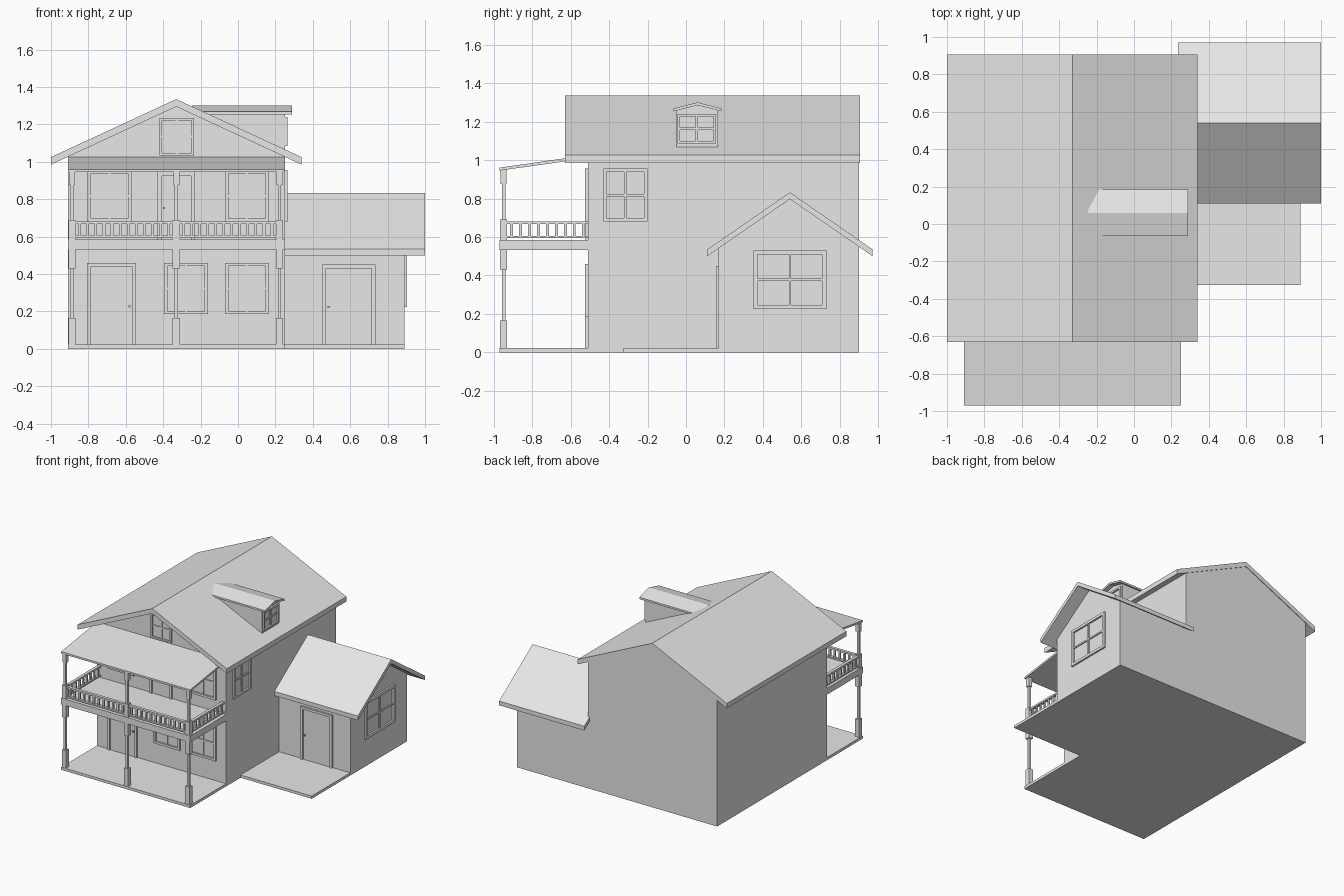
import bpy, bmesh
from mathutils import Vector

cube = bpy.data.objects.get("Cube")
if cube:
    bpy.data.objects.remove(cube, do_unlink=True)

grey = bpy.data.materials.new("plain_grey")
grey.use_nodes = True
grey.diffuse_color = (0.8, 0.8, 0.8, 1)
grey.node_tree.nodes["Principled BSDF"].inputs["Base Color"].default_value = (0.8, 0.8, 0.8, 1)


def finish(name, bm):
    bmesh.ops.recalc_face_normals(bm, faces=bm.faces)
    mesh = bpy.data.meshes.new(name)
    bm.to_mesh(mesh)
    bm.free()
    mesh.materials.append(grey)
    obj = bpy.data.objects.new(name, mesh)
    bpy.context.collection.objects.link(obj)
    return obj


def add_box(bm, x, y, z):
    """Box between (min, max) pairs."""
    verts = bmesh.ops.create_cube(bm, size=1)["verts"]
    for v in verts:
        v.co = Vector([(r[0] + r[1]) / 2 + c * (r[1] - r[0]) for r, c in zip((x, y, z), v.co)])


def boxes(name, *items):
    bm = bmesh.new()
    for item in items:
        add_box(bm, *item)
    return finish(name, bm)


def prism(name, profile, axis, start, end):
    """Extrude a (horizontal, z) profile along x or y."""
    bm = bmesh.new()
    place = (lambda t, u, z: (t, u, z)) if axis == "x" else (lambda t, u, z: (u, t, z))
    face = bm.faces.new([bm.verts.new(place(start, u, z)) for u, z in profile])
    moved = bmesh.ops.extrude_face_region(bm, geom=[face])["geom"]
    for v in moved:
        if isinstance(v, bmesh.types.BMVert):
            v.co = place(end, *((v.co.y if axis == "x" else v.co.x), v.co.z))
    return finish(name, bm)


def gable_roof(name, axis, start, end, mid, half, peak, eave, thick):
    prism(name, [(mid - half, eave), (mid, peak), (mid + half, eave),
                 (mid + half, eave - thick), (mid, peak - thick), (mid - half, eave - thick)],
          axis, start, end)


def on_wall(side, wall, depth, u, z):
    """Box lying on a front (-y) or left (+x) wall."""
    if side == "front":
        return (u, (wall - depth, wall + 0.004), z)
    return ((wall - 0.004, wall + depth), u, z)


def window(name, side, wall, u, z, w=0.018):
    (a, b), (lo, hi) = u, z
    mu, mz = (a + b) / 2, (lo + hi) / 2
    frame = [((a, a + w), z), ((b - w, b), z),
             ((a + w, b - w), (lo, lo + w)), ((a + w, b - w), (hi - w, hi))]
    bars = [((mu - 0.006, mu + 0.006), (lo + w, hi - w)),
            ((a + w, b - w), (mz - 0.006, mz + 0.006))]
    boxes(name, *[on_wall(side, wall, 0.014, *p) for p in frame],
          *[on_wall(side, wall, 0.008, *p) for p in bars])


def door(name, wall, u, z, knob_left, w=0.02):
    (a, b), (lo, hi) = u, z
    k = a + w + 0.015 if knob_left else b - w - 0.015
    kz = lo + 0.47 * (hi - lo)
    parts = [(0.014, (a, a + w), z), (0.014, (b - w, b), z), (0.014, (a + w, b - w), (hi - w, hi)),
             (0.005, (a + w + 0.003, b - w - 0.003), (lo, hi - w - 0.003)),
             (0.015, (k - 0.006, k + 0.006), (kz - 0.006, kz + 0.006))]
    boxes(name, *[on_wall("front", wall, *p) for p in parts])


# House bodies
prism("main_house", [(-0.91, 0), (0.25, 0), (0.25, 1.03), (-0.33, 1.3), (-0.91, 1.03)], "y", -0.51, 0.9)
prism("side_wing", [(0.17, 0), (0.9, 0), (0.9, 0.55), (0.54, 0.8), (0.17, 0.55)], "x", 0.24, 0.89)

# Roofs
gable_roof("main_roof", "y", -0.63, 0.905, -0.33, 0.67, 1.335, 1.025, 0.04)
gable_roof("side_wing_roof", "x", 0.235, 1.0, 0.54, 0.43, 0.832, 0.535, 0.035)

# Dormer
prism("dormer", [(-0.05, 1.05), (0.165, 1.05), (0.165, 1.26), (0.06, 1.29), (-0.05, 1.26)], "x", -0.2, 0.25)
gable_roof("dormer_roof", "x", -0.245, 0.29, 0.06, 0.125, 1.3, 1.268, 0.015)
window("dormer_window", "left", 0.25, (-0.045, 0.157), (1.085, 1.24), 0.015)

# Porch, balcony and their roof
boxes("porch_floor", ((-0.91, 0.25), (-0.97, -0.5), (0, 0.022)))
boxes("side_wing_terrace", ((0.24, 0.89), (-0.325, 0.18), (0, 0.022)))
boxes("balcony_floor", ((-0.91, 0.25), (-0.97, -0.5), (0.532, 0.584)))
prism("balcony_roof", [(-0.97, 0.945), (-0.97, 0.96), (-0.505, 1.027), (-0.505, 1.01)], "x", -0.91, 0.25)

# Posts with thick ends
posts_x = (-0.887, -0.33, 0.222)
for i, px in enumerate(posts_x):
    def section(half, z):
        return ((px - half, px + half), (-0.948 - half, -0.948 + half), z)
    boxes("porch_post_%d" % i, section(0.019, (0.02, 0.165)), section(0.009, (0.165, 0.43)),
          section(0.019, (0.43, 0.535)))
    boxes("balcony_post_%d" % i, section(0.019, (0.58, 0.69)), section(0.009, (0.69, 0.875)),
          section(0.016, (0.875, 0.953)))


def railing(name, along, fixed, start, end, count):
    def part(u, half, z):
        across = (fixed - half, fixed + half)
        return (u, across, z) if along == "x" else (across, u, z)
    step = (end - start) / count
    items = [part((start, end), 0.012, (0.594, 0.606)), part((start, end), 0.012, (0.667, 0.681))]
    for i in range(count):
        c = start + (i + 0.5) * step
        items.append(part((c - 0.007, c + 0.007), 0.007, (0.606, 0.667)))
    boxes(name, *items)


for i in range(2):
    railing("front_railing_%d" % i, "x", -0.948, posts_x[i] + 0.019, posts_x[i + 1] - 0.019, 12)
for name, px in (("right", posts_x[0]), ("left", posts_x[2])):
    railing(name + "_railing", "y", px, -0.93, -0.51, 9)

# Doors
door("porch_door", -0.51, (-0.807, -0.545), (0.022, 0.46), False)
door("balcony_door", -0.51, (-0.43, -0.23), (0.584, 0.945), True)
door("side_wing_door", 0.17, (0.45, 0.735), (0.022, 0.45), True)

# Windows
window("porch_window_right", "front", -0.51, (-0.395, -0.16), (0.185, 0.46))
window("porch_window_left", "front", -0.51, (-0.07, 0.165), (0.185, 0.46))
window("balcony_window_right", "front", -0.51, (-0.805, -0.57), (0.68, 0.955))
window("balcony_window_left", "front", -0.51, (-0.07, 0.165), (0.68, 0.955))
window("gable_window", "front", -0.51, (-0.42, -0.235), (1.035, 1.235), 0.013)
window("upper_side_window", "left", 0.25, (-0.43, -0.2), (0.68, 0.955))
window("side_wing_window", "left", 0.89, (0.35, 0.73), (0.225, 0.53), 0.022)
